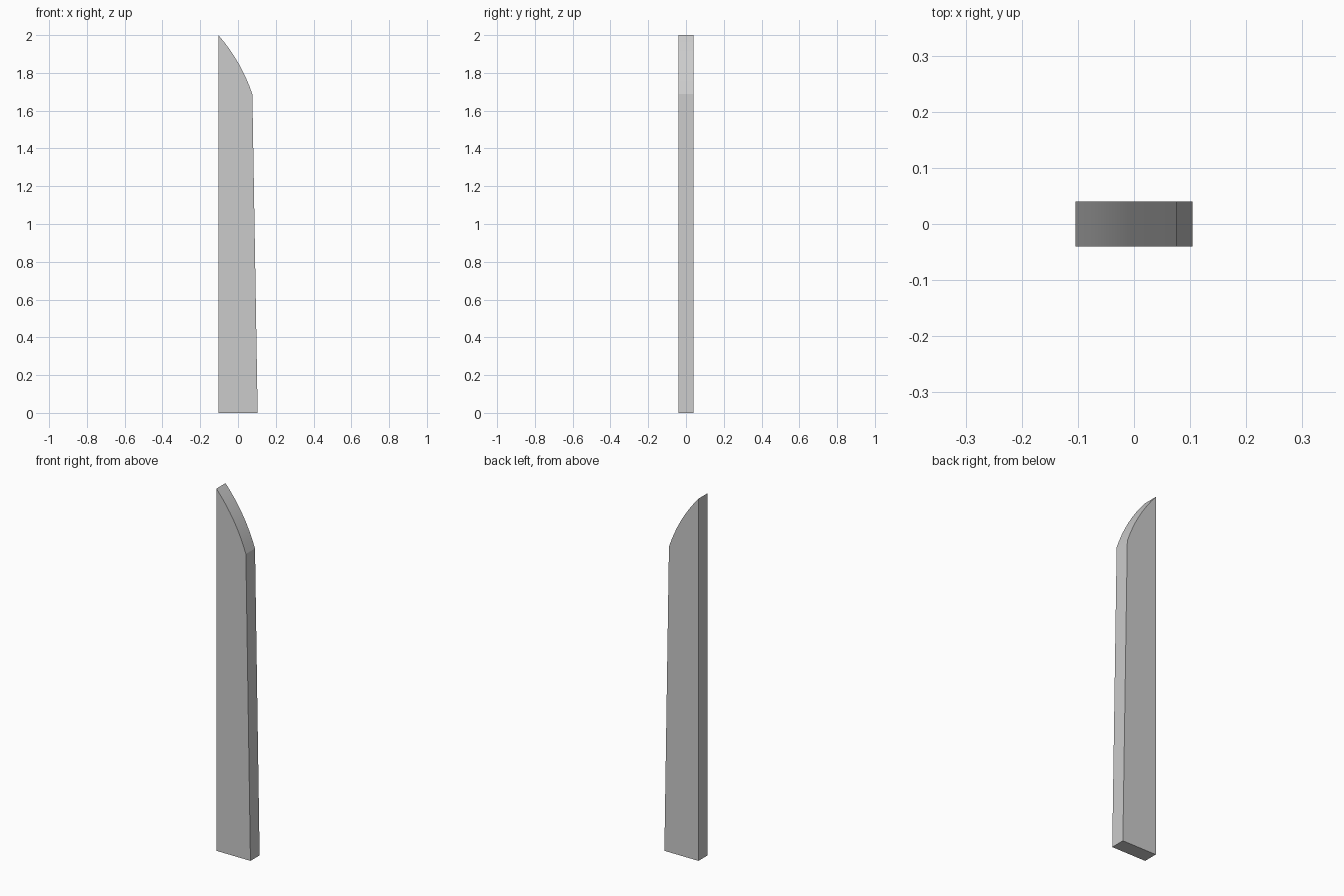
import bpy
import bmesh
from math import radians
from mathutils import Vector

if "Cube" in bpy.data.objects:
    bpy.data.objects.remove(bpy.data.objects["Cube"])

HALF_THICKNESS = 0.04
STEPS = 8

# Side profile (x, z): straight spine, slightly tapering edge, curved tip
base = [Vector((-0.104, 0)), Vector((0.104, 0))]
shoulder, bend, tip = Vector((0.076, 1.687)), Vector((0.018, 1.86)), Vector((-0.104, 2.0))
curve = []
for i in range(STEPS + 1):
    t = i / STEPS
    curve.append(shoulder * (1 - t) ** 2 + bend * 2 * t * (1 - t) + tip * t ** 2)

# Extrude the profile through the thickness
bm = bmesh.new()
front = bm.faces.new([bm.verts.new((p.x, -HALF_THICKNESS, p.y)) for p in base + curve])
result = bmesh.ops.extrude_face_region(bm, geom=[front], use_keep_orig=True)
back_verts = [g for g in result["geom"] if isinstance(g, bmesh.types.BMVert)]
bmesh.ops.translate(bm, verts=back_verts, vec=(0, 2 * HALF_THICKNESS, 0))
bmesh.ops.recalc_face_normals(bm, faces=bm.faces)

mesh = bpy.data.meshes.new("fence_slat")
bm.to_mesh(mesh)
bm.free()
slat = bpy.data.objects.new("fence_slat", mesh)
bpy.context.collection.objects.link(slat)

# Smooth the curved tip, keep all other edges crisp
bpy.context.view_layer.objects.active = slat
slat.select_set(True)
bpy.ops.object.shade_smooth_by_angle(angle=radians(10))
